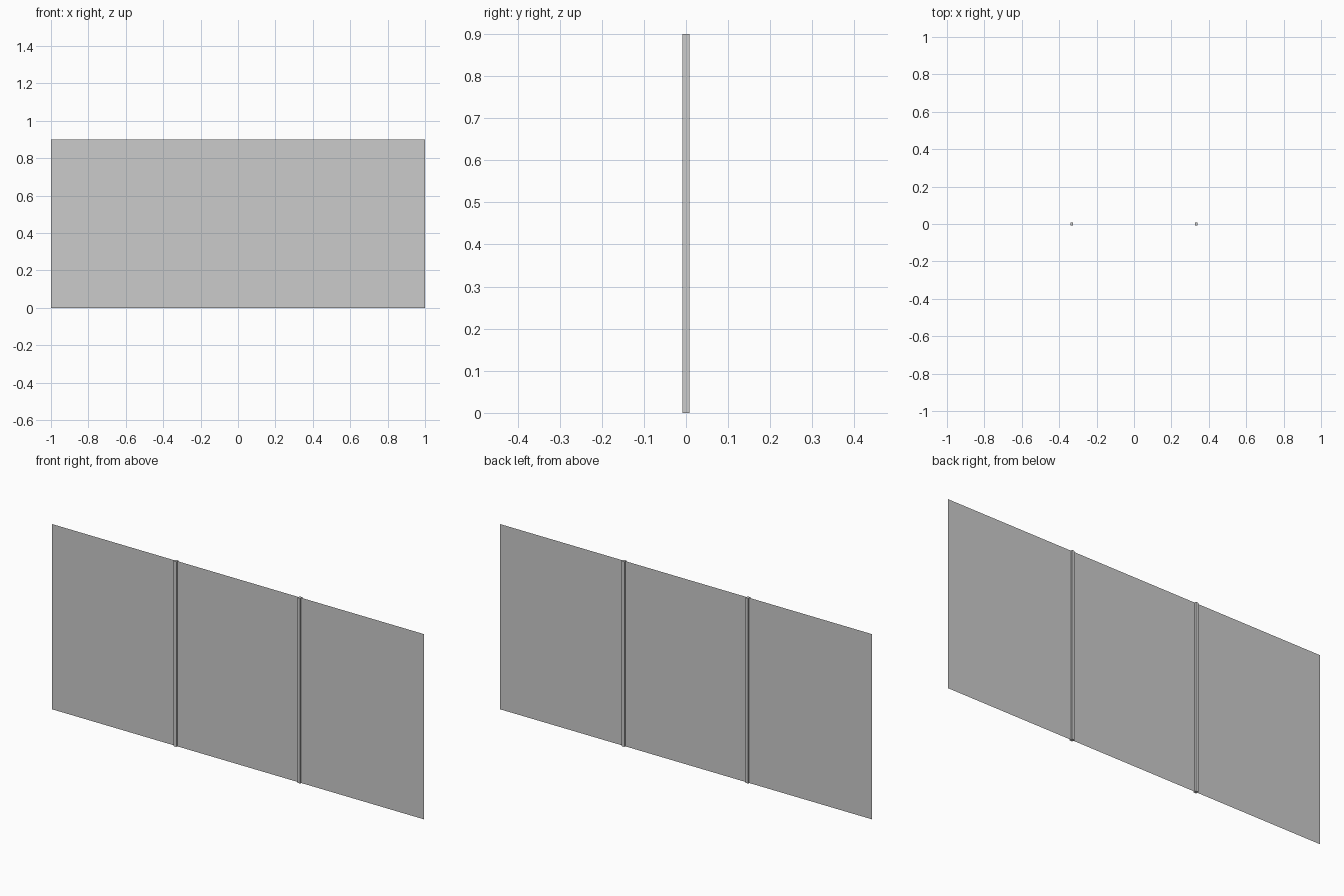
import bpy, bmesh

if "Cube" in bpy.data.objects:
    bpy.data.objects.remove(bpy.data.objects["Cube"])

H = 0.9        # overall height
POST_X = 0.333  # post position, mirrored
POST_W, POST_D = 0.014, 0.016


def make_object(name, bm):
    mesh = bpy.data.meshes.new(name)
    bm.to_mesh(mesh)
    bm.free()
    obj = bpy.data.objects.new(name, mesh)
    bpy.context.collection.objects.link(obj)
    return obj


def panel(name, x0, x1):
    # paper-thin upright sheet, facing the front
    bm = bmesh.new()
    pts = [(x0, 0, 0), (x1, 0, 0), (x1, 0, H), (x0, 0, H)]
    bm.faces.new([bm.verts.new(p) for p in pts])
    return make_object(name, bm)


def post(name, x):
    # slim upright joining two sheets
    bm = bmesh.new()
    bmesh.ops.create_cube(bm, size=1)
    bmesh.ops.scale(bm, vec=(POST_W, POST_D, H), verts=bm.verts)
    bmesh.ops.translate(bm, vec=(x, 0, H / 2), verts=bm.verts)
    return make_object(name, bm)


# Three sheets side by side, ending at the post faces
half = POST_W / 2
panel("left_panel", -1, -POST_X - half)
panel("middle_panel", -POST_X + half, POST_X - half)
panel("right_panel", POST_X + half, 1)

# Two posts
for side, sign in (("left", -1), ("right", 1)):
    post(side + "_post", sign * POST_X)
